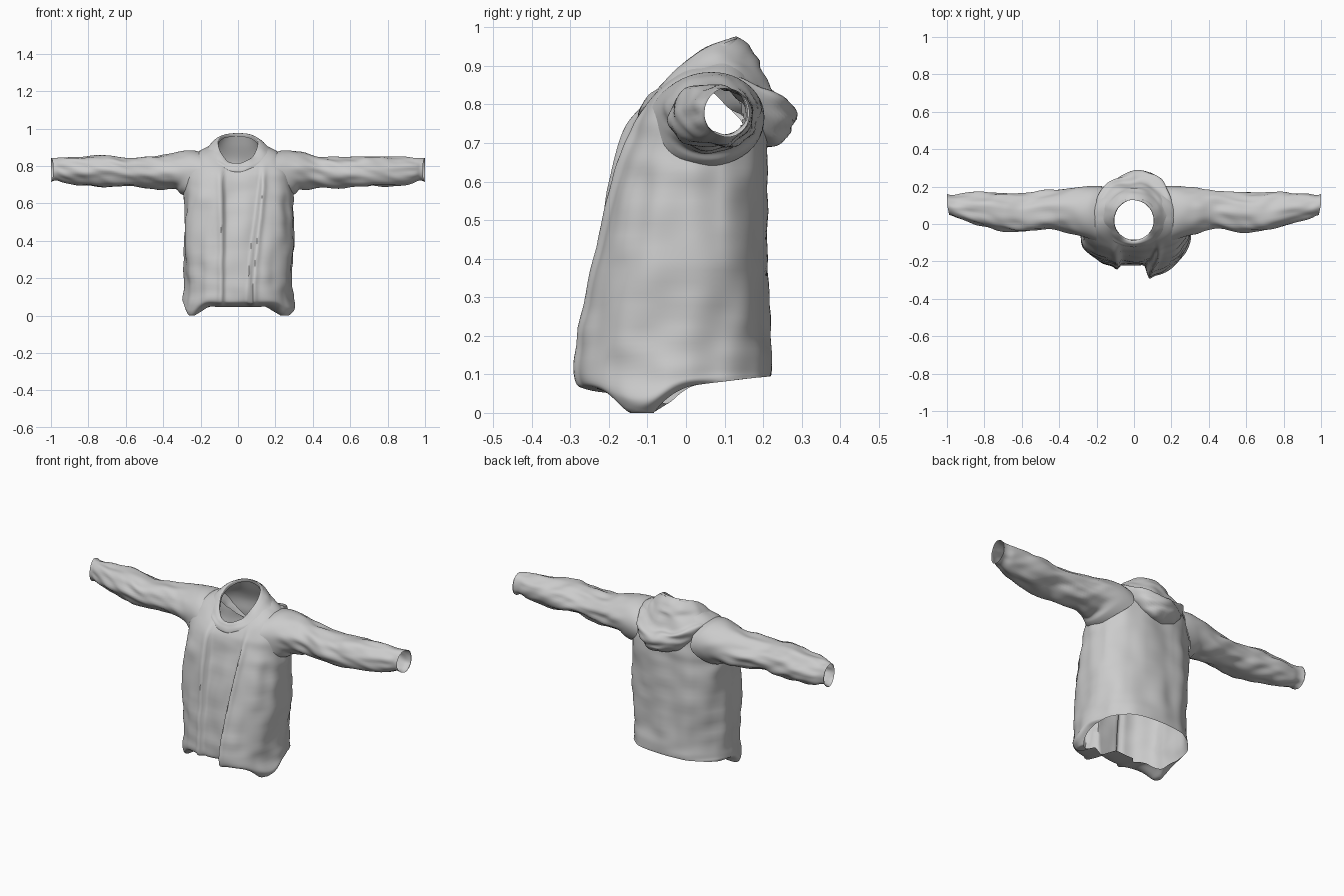
import bpy, bmesh, math
from mathutils import Vector, noise

if "Cube" in bpy.data.objects:
    bpy.data.objects.remove(bpy.data.objects["Cube"])


def spline(keys, steps):
    """Catmull-Rom resampling of a list of equal-length tuples."""
    out = []
    for i in range(len(keys) - 1):
        a, b = keys[max(i - 1, 0)], keys[i]
        c, d = keys[i + 1], keys[min(i + 2, len(keys) - 1)]
        for s in range(steps):
            t = s / steps
            out.append([0.5 * (2 * q + (r - p) * t + (2 * p - 5 * q + 4 * r - u) * t * t
                        + (3 * q - p - 3 * r + u) * t ** 3) for p, q, r, u in zip(a, b, c, d)])
    out.append(list(keys[-1]))
    return out


def gauss(v, centre, width):
    return math.exp(-((v - centre) / width) ** 2)


def smooth(lo, hi, v):
    t = min(max((v - lo) / (hi - lo), 0), 1)
    return t * t * (3 - 2 * t)


def power(v, p):
    return math.copysign(abs(v) ** p, v)


def wrinkle(p, scale, amount):
    return amount * noise.noise(Vector((p[0] * scale[0], p[1] * scale[1], p[2] * scale[2])))


def loft(name, rings, hole=None, angle=60):
    """Open tube of cloth through closed rings; faces where hole(centre) is true are removed."""
    bm = bmesh.new()
    rows = [[bm.verts.new(p) for p in ring] for ring in rings]
    n = len(rows[0])
    for r0, r1 in zip(rows, rows[1:]):
        for i in range(n):
            j = (i + 1) % n
            bm.faces.new((r0[i], r0[j], r1[j], r1[i]))
    if hole:
        cut = [f for f in bm.faces if hole(f.calc_center_median())]
        bmesh.ops.delete(bm, geom=cut, context='FACES')
    bmesh.ops.recalc_face_normals(bm, faces=bm.faces)
    mesh = bpy.data.meshes.new(name)
    bm.to_mesh(mesh)
    bm.free()
    obj = bpy.data.objects.new(name, mesh)
    bpy.context.collection.objects.link(obj)
    bpy.ops.object.select_all(action='DESELECT')
    obj.select_set(True)
    bpy.context.view_layer.objects.active = obj
    bpy.ops.object.shade_smooth_by_angle(angle=math.radians(angle))
    return obj


def body_ring(key, n, p, detail):
    """Ring from half width, front y/z, back y/z and side z."""
    w, yf, zf, yb, zb, zs = key
    ring = []
    for i in range(n):
        a = 2 * math.pi * i / n
        s, c = math.sin(a), -math.cos(a)
        x = w * power(s, p)
        y = (yf + yb) / 2 + (yb - yf) / 2 * power(c, p)
        z = zs + (zb - zf) / 2 * c + ((zb + zf) / 2 - zs) * c * c
        ring.append(detail(x, y, z, c))
    return ring


def torso_detail(x, y, z, c):
    front = smooth(0.1, -0.5, c)
    fade = smooth(0.84, 0.65, z)
    # recessed placket between the two front edges
    left, right = -0.075, 0.065 + 0.06 * smooth(0.1, 0.85, z)
    inset = smooth(left - 0.012, left + 0.012, x) * smooth(right + 0.014, right - 0.014, x)
    y += front * fade * (inset * (0.03 + 0.035 * smooth(0.5, 0.1, z)))
    y += front * fade * 0.045 * smooth(0.0, -0.06, x) * (1 - inset) * smooth(0.6, 0.1, z)
    y -= front * fade * 0.012 * (gauss(x, left - 0.02, 0.015) + gauss(x, right + 0.02, 0.015))
    # drooping corners of the hem
    droop = gauss(y, -0.12, 0.08) * smooth(0.14, 0.05, z) * smooth(0.14, 0.24, abs(x))
    z -= 0.068 * droop + 0.012 * gauss(abs(x), 0.23, 0.02) * droop
    x *= 1 + 0.10 * droop
    # long vertical folds and softer creases
    amp = smooth(0.9, 0.7, z)
    k = wrinkle((x, y, z), (11, 11, 3.5), 0.018) * amp + wrinkle((x + 3, y, z), (8, 8, 16), 0.009) * amp
    x += k * x / 0.3
    y += k * (1 if c > 0 else -1) * abs(c) * 0.6
    return (x, y, max(z, 0))


def inside_sleeve(p):
    return abs(p.x) > 0.225 and ((p.y - 0.055) / 0.095) ** 2 + ((p.z - 0.77) / 0.085) ** 2 < 1


# torso: turned-in hem, body, shoulders, neck edge
torso_keys = [
    (0.275, -0.15, 0.045, 0.220, 0.095, 0.075), (0.290, -0.25, 0.06, 0.222, 0.10, 0.085),
    (0.289, -0.282, 0.09, 0.222, 0.12, 0.11), (0.285, -0.275, 0.20, 0.215, 0.20, 0.20),
    (0.295, -0.237, 0.40, 0.211, 0.40, 0.40), (0.290, -0.195, 0.60, 0.210, 0.60, 0.60),
    (0.285, -0.168, 0.69, 0.208, 0.70, 0.70), (0.268, -0.148, 0.74, 0.20, 0.79, 0.80),
    (0.215, -0.125, 0.775, 0.19, 0.84, 0.872), (0.150, -0.103, 0.80, 0.16, 0.91, 0.90),
    (0.112, -0.09, 0.81, 0.135, 0.972, 0.92)]
loft("torso", [body_ring(k, 180, 0.82, torso_detail) for k in spline(torso_keys, 7)], inside_sleeve)


# hood lying folded on the back, running forward as a collar
def hood_detail(x, y, z, c):
    back = smooth(-0.2, 0.7, c)
    x += 0.04 * back * smooth(0.17, 0.29, y)
    k = wrinkle((x, y, z), (9, 9, 28), 0.016)
    return (x, y + k * back, z + wrinkle((x, y + 5, z), (14, 14, 14), 0.014) * smooth(0.975, 0.93, z))


hood_keys = [
    (0.106, -0.085, 0.80, 0.128, 0.955, 0.90), (0.108, -0.092, 0.812, 0.130, 0.976, 0.922),
    (0.138, -0.105, 0.81, 0.175, 0.93, 0.918), (0.165, -0.113, 0.80, 0.200, 0.875, 0.902),
    (0.190, -0.12, 0.79, 0.232, 0.822, 0.886), (0.207, -0.124, 0.78, 0.280, 0.797, 0.870),
    (0.207, -0.124, 0.773, 0.275, 0.745, 0.858), (0.200, -0.12, 0.77, 0.245, 0.695, 0.85),
    (0.185, -0.11, 0.775, 0.195, 0.685, 0.84)]
loft("hood", [body_ring(k, 96, 1.0, hood_detail) for k in spline(hood_keys, 5)])


# sleeves: x, front y, back y, bottom z, top z
sleeve_keys = [
    (0.20, -0.095, 0.202, 0.640, 0.875), (0.25, -0.075, 0.203, 0.655, 0.884),
    (0.32, -0.055, 0.194, 0.675, 0.876),
    (0.45, -0.025, 0.178, 0.680, 0.850), (0.60, -0.042, 0.165, 0.692, 0.845),
    (0.70, -0.035, 0.168, 0.688, 0.855), (0.82, -0.005, 0.168, 0.695, 0.852),
    (0.92, 0.025, 0.162, 0.708, 0.845), (0.97, 0.042, 0.155, 0.722, 0.843),
    (1.00, 0.048, 0.165, 0.715, 0.842)]


def sleeve(name, side):
    rings = []
    for x, y0, y1, z0, z1 in spline(sleeve_keys, 9):
        ring = []
        start = smooth(0.36, 0.2, x)
        amp = smooth(0.24, 0.40, x) * smooth(1.02, 0.93, x)
        for i in range(48):
            a = 2 * math.pi * i / 48
            u, v = math.cos(a), math.sin(a)
            # slanted creases running round the arm
            k = 1 + amp * (wrinkle((side * x + 0.15 * v, u, v), (11, 1.2, 1.2), 0.12)
                           + wrinkle((side * x + 7, u, v), (6, 2, 2), 0.13))
            # armhole edge: far in over the shoulder and back, further out under the arm
            px = x + start * (0.08 * smooth(0.0, -1.0, v) - 0.03 * smooth(0.0, 1.0, u))
            px = min(px + 0.012 * u * smooth(0.95, 1, x), 1)
            ring.append((side * px, (y0 + y1) / 2 + (y1 - y0) / 2 * u * k,
                         (z0 + z1) / 2 + (z1 - z0) / 2 * v * k - 0.01 * (side < 0) * u * amp))
        rings.append(ring)
    loft(name, rings)


sleeve("right_sleeve", 1)
sleeve("left_sleeve", -1)
